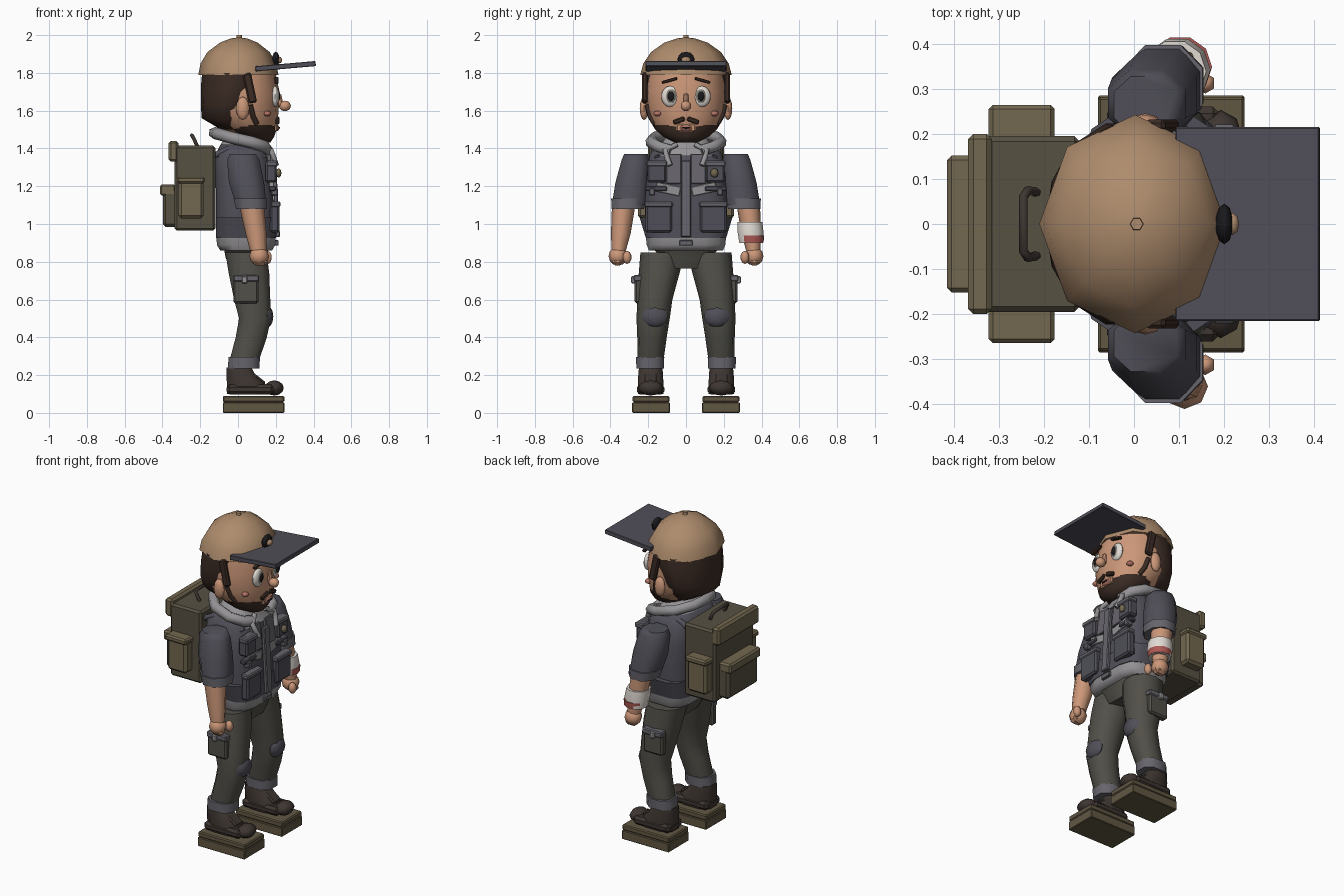
import bpy, bmesh, math
from mathutils import Vector, Euler, Matrix

MATS = {}
COLORS = dict(
    skin=(.6, .31, .19), hair=(.045, .025, .018), cap=(.42, .26, .15), slate=(.08, .078, .098),
    grey=(.3, .29, .3), mid=(.135, .13, .15), trousers=(.085, .08, .066), boot=(.048, .036, .03),
    sole=(.12, .095, .055), pack=(.095, .082, .055), packlight=(.17, .138, .08), white=(.75, .7, .65),
    black=(.01, .01, .012), lip=(.45, .17, .13), red=(.42, .1, .09), iris=(.2, .19, .16))


def mat(c):
    if c not in MATS:
        MATS[c] = bpy.data.materials.new(c)
        MATS[c].diffuse_color = (*COLORS[c], 1)
    return MATS[c]


def finish(name, bm, color, pair=False, smooth=0):
    bmesh.ops.recalc_face_normals(bm, faces=bm.faces)
    me = bpy.data.meshes.new(name)
    bm.to_mesh(me)
    bm.free()
    if smooth:
        for p in me.polygons:
            p.use_smooth = True
        me.set_sharp_from_angle(angle=math.radians(smooth))
    me.materials.append(mat(color))
    ob = bpy.data.objects.new(name, me)
    bpy.context.collection.objects.link(ob)
    if pair:  # left and right copies across y = 0
        m = ob.modifiers.new("Mirror", 'MIRROR')
        m.use_axis = (False, True, False)
        m.use_clip = m.use_mirror_merge = False
    return ob


def box(name, x, y, z, color, pair=False, bevel=0.008, rot=(0, 0, 0)):
    bm = bmesh.new()
    bmesh.ops.create_cube(bm, size=1)
    lo, hi = Vector((x[0], y[0], z[0])), Vector((x[1], y[1], z[1]))
    for v in bm.verts:
        v.co *= hi - lo
    if bevel:
        bmesh.ops.bevel(bm, geom=bm.edges[:], offset=bevel, segments=1, affect='EDGES')
    r = Euler([math.radians(a) for a in rot]).to_matrix().to_4x4()
    bm.transform(Matrix.Translation((lo + hi) / 2) @ r)
    return finish(name, bm, color, pair)


def loft(name, rings, color, sides=10, pair=False, power=1.0, turn=0.0, smooth=60):
    """Stack of horizontal rings (z, cx, cy, rx, ry); power < 1 squares them off."""
    bm = bmesh.new()
    prev = None
    sq = lambda t: math.copysign(abs(t) ** power, t)
    for z, cx, cy, rx, ry in rings:
        ang = [2 * math.pi * (i + turn) / sides for i in range(sides)]
        cur = [bm.verts.new((cx + rx * sq(math.cos(a)), cy + ry * sq(math.sin(a)), z)) for a in ang]
        if prev:
            for i in range(sides):
                j = (i + 1) % sides
                bm.faces.new((prev[i], prev[j], cur[j], cur[i]))
        else:
            bm.faces.new(cur[::-1])
        prev = cur
    bm.faces.new(prev)
    return finish(name, bm, color, pair, smooth)


def ball(name, c, r, color, pair=False, seg=10, rings=6):
    bm = bmesh.new()
    bmesh.ops.create_uvsphere(bm, u_segments=seg, v_segments=rings, radius=1)
    bm.transform(Matrix.Translation(c) @ Matrix.Diagonal((*r, 1)))
    return finish(name, bm, color, pair, 60)


def tube(name, pts, r, color, pair=False):
    cu = bpy.data.curves.new(name, 'CURVE')
    cu.dimensions = '3D'
    cu.bevel_depth, cu.bevel_resolution, cu.use_fill_caps = r, 1, True
    for s in ((1, -1) if pair else (1,)):
        sp = cu.splines.new('POLY')
        sp.points.add(len(pts) - 1)
        for p, (x, y, z) in zip(sp.points, pts):
            p.co = (x, y * s, z, 1)
    cu.materials.append(mat(color))
    bpy.context.collection.objects.link(bpy.data.objects.new(name, cu))


# Platform soles and boots
box("lower_sole", (-.08, .245), (.085, .285), (0, .056), "sole", True, .004)
box("upper_sole", (-.08, .245), (.088, .282), (.056, .09), "sole", True, .006)
box("boot_foot", (-.06, .19), (.115, .26), (.098, .15), "boot", True, .015)
loft("boot_ankle", [(.1, .05, .187, .115, .072), (.15, .045, .187, .11, .072),
                    (.2, .015, .187, .082, .07), (.24, .005, .187, .07, .066)], "boot", 8, True, .8, .5)
ball("boot_toe", (.192, .187, .132), (.05, .066, .04), "boot", True, 8, 6)
box("boot_tongue", (.05, .15), (.15, .225), (.165, .195), "boot", True, .008, (0, 38, 0))

# Trousers
loft("trouser_cuff", [(.235, .03, .19, .09, .077), (.295, .033, .19, .088, .08)], "mid", 8, True, .8, .5)
loft("trouser_leg", [(.24, .03, .19, .072, .066), (.3, .04, .186, .082, .07), (.4, .07, .18, .086, .078),
                     (.5, .09, .174, .088, .088), (.6, .075, .165, .1, .093), (.74, .058, .142, .112, .108),
                     (.85, .042, .124, .114, .117)], "trousers", 10, True, .85, .5)
loft("trouser_crotch", [(.765, .05, 0, .09, .1), (.82, .045, 0, .115, .125), (.88, .042, 0, .125, .2)],
     "trousers", 8, power=.6, turn=.5)
ball("knee_pad", (.155, .165, .51), (.032, .07, .058), "slate", True, 8, 6)
box("thigh_pocket", (-.025, .108), (.225, .272), (.58, .72), "trousers", True, .01)
box("thigh_pocket_flap", (-.025, .112), (.23, .278), (.695, .73), "mid", True, .006)
box("thigh_pocket_tab", (.02, .05), (.268, .29), (.685, .725), "grey", True, .005)

# Torso: jacket, hem, belt
loft("jacket_hem", [(.86, .043, 0, .14, .2), (.89, .043, 0, .158, .212), (.945, .043, 0, .16, .218)],
     "grey", 12, power=.55, turn=.5)
loft("vest_skirt", [(.925, .043, 0, .162, .216), (1.035, .04, 0, .16, .25)], "slate", 12, power=.5, turn=.5)
loft("vest_body", [(.95, .04, 0, .158, .215), (1.1, .037, 0, .155, .222), (1.25, .028, 0, .15, .212),
                   (1.37, .017, 0, .138, .195), (1.42, .015, 0, .11, .15)], "slate", 12, power=.5, turn=.5)
box("buckle", (.195, .215), (-.035, .035), (.885, .915), "mid", bevel=.004)
loft("shirt_yoke", [(1.36, .03, 0, .14, .19), (1.43, .02, 0, .11, .13), (1.47, .03, 0, .09, .1)],
     "grey", 12, power=.7, turn=.5)
box("shirt_front", (.15, .182), (.025, .105), (1.21, 1.37), "mid", True, .004, (0, -6, 0))
box("shirt_band", (.165, .19), (.03, .16), (1.16, 1.21), "grey", True, .003, (12, 0, 0))
box("zip_placket", (.188, .212), (-.026, .026), (.93, 1.335), "mid", bevel=.005, rot=(0, -3, 0))

# Vest pockets, straps and badge
box("lower_pocket", (.17, .22), (.075, .215), (.955, 1.1), "slate", True, .01)
box("lower_pocket_flap", (.175, .225), (.07, .22), (1.09, 1.118), "mid", True, .006)
box("chest_pocket", (.145, .205), (.105, .205), (1.22, 1.335), "slate", True, .01)
box("chest_pocket_flap", (.15, .21), (.1, .21), (1.305, 1.335), "mid", True, .006)
box("chest_strap", (.165, .2), (.1, .215), (1.175, 1.2), "slate", True, .005)
box("strap_clip", (.175, .212), (.165, .195), (1.15, 1.19), "mid", True, .005)
ball("chest_badge", (.215, .15, 1.27), (.015, .022, .025), "packlight", False, 8, 4)

# Collar and drawstrings
tube("collar", [(.155, .08, 1.39), (.14, .145, 1.41), (.07, .185, 1.433), (-.04, .165, 1.458), (-.11, .09, 1.478),
                (-.125, 0, 1.482), (-.11, -.09, 1.478), (-.04, -.165, 1.458), (.07, -.185, 1.433),
                (.14, -.145, 1.41), (.155, -.08, 1.39)], .032, "grey")
tube("drawstring", [(.15, .05, 1.42), (.175, .11, 1.39), (.19, .1, 1.35), (.203, .085, 1.31)], .015, "grey", True)

# Arms
loft("sleeve", [(1.37, .025, .264, .075, .068), (1.34, .028, .268, .092, .078), (1.22, .045, .285, .1, .095),
                (1.1, .07, .3, .086, .1)], "slate", 8, True, .9, .5)
loft("sleeve_cuff", [(1.08, .072, .308, .088, .092), (1.135, .064, .305, .094, .098)], "mid", 8, True, .9, .5)
loft("forearm", [(.86, .108, .356, .044, .038), (.95, .095, .345, .056, .052), (1.1, .072, .33, .066, .062)],
     "skin", 8, True)
ball("hand", (.112, .36, .83), (.052, .05, .05), "skin", True, 8, 6)
ball("thumb", (.158, .312, .823), (.024, .024, .035), "skin", True, 6, 5)
box("fingers", (.08, .155), (.335, .39), (.78, .82), "skin", True, .015)
loft("bandage", [(.9, .1, .345, .066, .066), (.955, .096, .342, .074, .072), (1.01, .09, .338, .07, .07)],
     "white", 10)
loft("bandage_stain", [(.902, .104, .349, .065, .065), (.94, .102, .348, .071, .069)], "red", 10)

# Head, hair, beard
loft("head", [(1.435, .12, 0, .05, .06), (1.465, .088, 0, .1, .12), (1.52, .052, 0, .155, .175),
              (1.6, .02, 0, .195, .208), (1.7, .015, 0, .205, .214), (1.8, .01, 0, .188, .203)], "skin", 16)
loft("hair", [(1.5, -.015, 0, .075, .12), (1.56, -.06, 0, .132, .18), (1.63, -.05, 0, .147, .215),
              (1.72, -.025, 0, .172, .228), (1.8, -.01, 0, .18, .224)], "hair", 14)
box("sideburn", (.04, .085), (.205, .232), (1.64, 1.8), "hair", True, .008, (0, -12, 0))
loft("beard", [(1.432, .122, 0, .05, .06), (1.463, .092, 0, .1, .122), (1.5, .07, 0, .134, .163),
               (1.525, .056, 0, .15, .178)], "hair", 16)
tube("jaw_beard", [(.065, .205, 1.63), (.08, .19, 1.57), (.1, .165, 1.53)], .014, "hair", True)
box("moustache", (.198, .22), (.005, .07), (1.535, 1.56), "hair", True, .006, (-20, 0, 0))
box("mouth_patch", (.185, .21), (-.05, .05), (1.49, 1.53), "skin", bevel=.006)
ball("lips", (.206, 0, 1.508), (.014, .036, .017), "lip")
ball("mouth_gap", (.214, 0, 1.509), (.009, .026, .006), "black")
ball("ear", (.025, .222, 1.612), (.036, .023, .062), "skin", True, 8, 6)

# Eyes, brows, nose, cheeks
ball("eye", (.196, .083, 1.675), (.021, .048, .056), "white", True, 12, 8)
ball("iris", (.208, .08, 1.677), (.013, .03, .038), "iris", True)
ball("pupil", (.215, .08, 1.677), (.009, .02, .027), "black", True)
box("eyebrow", (.192, .215), (.045, .13), (1.752, 1.768), "hair", True, .004, (-16, 0, 0))
ball("nose", (.248, 0, 1.625), (.032, .028, .028), "skin", False, 8, 6)
box("nose_bridge", (.205, .235), (-.014, .014), (1.62, 1.69), "skin", bevel=.008, rot=(0, -10, 0))
ball("cheek", (.155, .15, 1.585), (.02, .022, .015), "lip", True, 8, 5)

# Cap
loft("cap_crown", [(1.79, .002, 0, .212, .242), (1.85, .002, 0, .2, .226), (1.91, .003, 0, .165, .186),
                   (1.96, .004, 0, .1, .115), (1.982, .005, 0, .045, .05), (1.987, .005, 0, .01, .01)], "cap", 8)
loft("cap_button", [(1.975, .006, 0, .016, .016), (2.0, .006, 0, .014, .014)], "cap", 6)
box("cap_brim", (.092, .412), (-.215, .215), (1.822, 1.849), "slate", bevel=.003, rot=(0, -5, 0))
ball("cap_vent", (.2, 0, 1.872), (.02, .045, .04), "black", False, 10, 6)
ball("cap_vent_strap", (.218, 0, 1.868), (.016, .026, .018), "cap", False, 8, 5)

# Backpack
box("pack_body", (-.335, -.12), (-.195, .195), (.965, 1.415), "pack", bevel=.012)
box("pack_lid_flap", (-.368, -.315), (-.2, .2), (1.33, 1.44), "packlight", bevel=.012)
box("pack_back_pocket", (-.398, -.32), (-.15, .15), (.985, 1.19), "pack", bevel=.015)
box("pack_back_pocket_flap", (-.414, -.33), (-.152, .152), (1.15, 1.21), "packlight", bevel=.01)
box("pack_side_pocket", (-.315, -.182), (.18, .255), (1.03, 1.23), "packlight", True, .015)
box("pack_side_flap", (-.322, -.176), (.18, .264), (1.215, 1.25), "packlight", True, .009)
tube("pack_handle", [(-.215, -.07, 1.41), (-.235, -.075, 1.455), (-.245, -.06, 1.47), (-.245, .06, 1.47),
                     (-.235, .075, 1.455), (-.215, .07, 1.41)], .01, "boot")
tube("pack_strap", [(-.13, .15, 1.36), (-.06, .15, 1.395), (.06, .15, 1.395), (.14, .15, 1.35)], .018, "slate", True)
